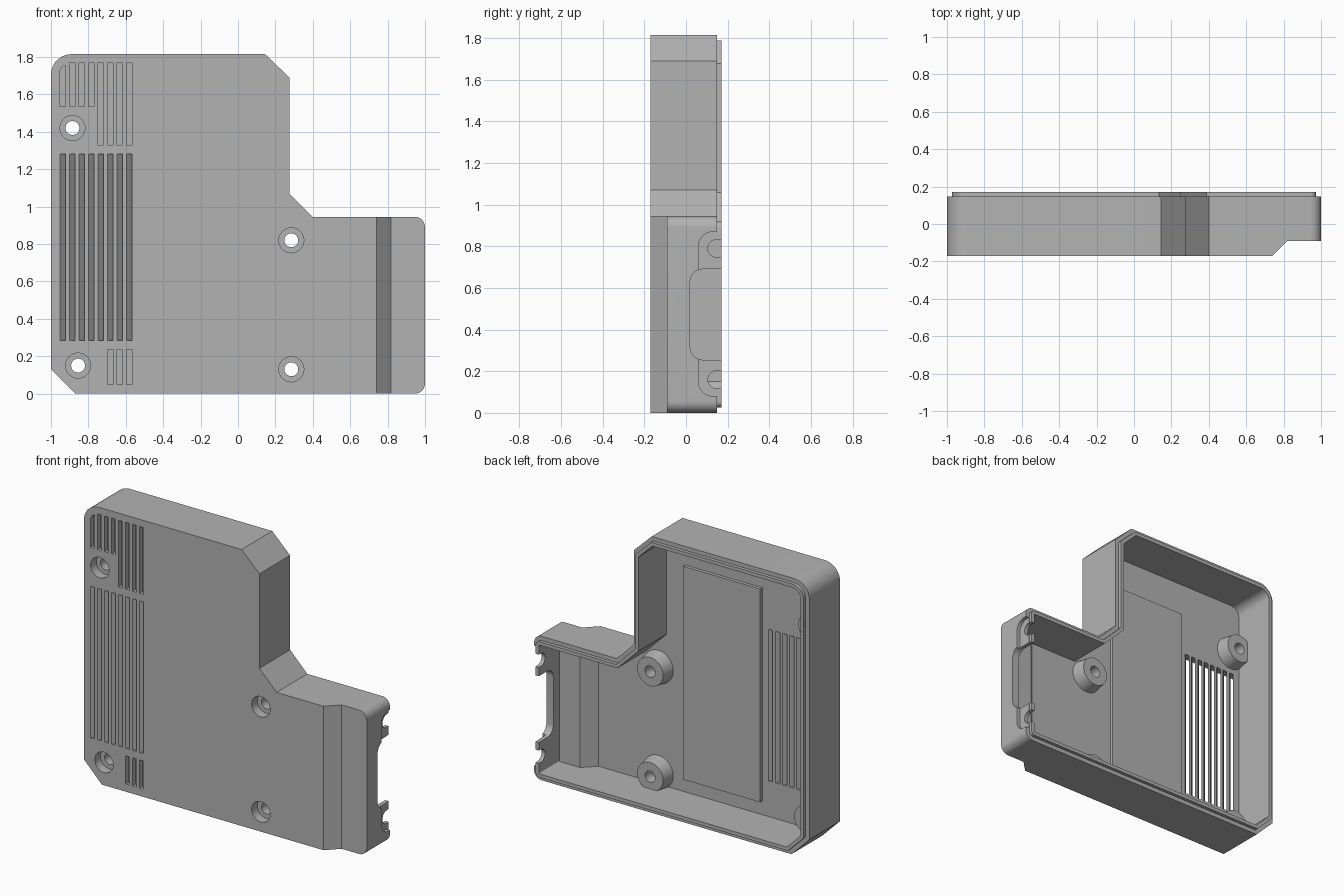
import bpy, bmesh, math
from mathutils import Matrix, Vector

cube = bpy.data.objects.get("Cube")
if cube:
    bpy.data.objects.remove(cube)

grey = bpy.data.materials.new("light_grey_plastic")
grey.use_nodes = True
grey.diffuse_color = (0.45, 0.45, 0.45, 1)
grey.node_tree.nodes["Principled BSDF"].inputs["Base Color"].default_value = (0.45, 0.45, 0.45, 1)

FRONT, RIM, LIP_TOP = -0.17, 0.148, 0.17
WALL, LIP_INSET = 0.05, 0.027
FLOOR = FRONT + WALL


def make(name, bm):
    bmesh.ops.recalc_face_normals(bm, faces=bm.faces)
    mesh = bpy.data.meshes.new(name)
    bm.to_mesh(mesh)
    bm.free()
    mesh.materials.append(grey)
    ob = bpy.data.objects.new(name, mesh)
    bpy.context.scene.collection.objects.link(ob)
    return ob


def prism(name, pts, axis, lo, hi):
    """Extrude a 2D outline along one axis."""
    place = {"x": lambda a, b, h: (h, a, b),
             "y": lambda a, b, h: (a, h, b),
             "z": lambda a, b, h: (a, b, h)}[axis]
    bm = bmesh.new()
    low = [bm.verts.new(place(a, b, lo)) for a, b in pts]
    high = [bm.verts.new(place(a, b, hi)) for a, b in pts]
    bm.faces.new(low)
    bm.faces.new(high)
    for i in range(len(pts)):
        j = (i + 1) % len(pts)
        bm.faces.new((low[i], low[j], high[j], high[i]))
    return make(name, bm)


def rect(a0, a1, b0, b1):
    return [(a0, b0), (a1, b0), (a1, b1), (a0, b1)]


def cone(name, x, z, r_front, r_back, y0, y1):
    bm = bmesh.new()
    turn = Matrix.Translation((x, (y0 + y1) / 2, z)) @ Matrix.Rotation(-math.pi / 2, 4, "X")
    bmesh.ops.create_cone(bm, cap_ends=True, segments=40, radius1=r_front,
                          radius2=r_back, depth=y1 - y0, matrix=turn)
    return make(name, bm)


def combine(target, tool, operation):
    """Apply a boolean and discard the tool."""
    mod = target.modifiers.new("combine", "BOOLEAN")
    mod.operation, mod.solver, mod.object = operation, "EXACT", tool
    graph = bpy.context.evaluated_depsgraph_get()
    result = bpy.data.meshes.new_from_object(target.evaluated_get(graph))
    target.modifiers.clear()
    target.data = result
    bpy.data.objects.remove(tool)


def cut(target, tool):
    combine(target, tool, "DIFFERENCE")


def arc(ca, cb, r, start, end, n=10):
    steps = [math.radians(start + (end - start) * i / n) for i in range(n + 1)]
    return [(ca + r * math.cos(t), cb + r * math.sin(t)) for t in steps]


def inset(pts, d):
    """Offset a counter-clockwise outline inward with mitred corners."""
    out = []
    for i, p in enumerate(pts):
        p, a, b = Vector(p), Vector(pts[i - 1]), Vector(pts[(i + 1) % len(pts)])
        e, f = (p - a).normalized(), (b - p).normalized()
        n, m = Vector((-e.y, e.x)), Vector((-f.y, f.x))
        q = p + (n + m) * d / (1 + n.dot(m))
        out.append((q.x, q.y))
    return out


# L-shaped outline with chamfered and rounded corners
outline = ([(-1, 0.13), (-0.87, 0)] + arc(0.945, 0.055, 0.055, -90, 0)
           + arc(0.945, 0.89, 0.055, 0, 90)
           + [(0.4, 0.945), (0.275, 1.07), (0.275, 1.69), (0.145, 1.815)]
           + arc(-0.89, 1.705, 0.11, 90, 180))


def step_tool(dx, dy):
    """Wedge that thins the connector end."""
    pts = [(0.74, -0.17), (0.818, -0.092), (1.2, -0.092), (1.2, -0.4), (0.51, -0.4)]
    return prism("step_tool", [(x + dx, y + dy) for x, y in pts], "z", -0.2, 2)


# Shell: outer block, raised lip, hollow interior
shell = prism("case_shell", outline, "y", FRONT, RIM)
cut(shell, step_tool(0, 0))
combine(shell, prism("lip", inset(outline, LIP_INSET), "y", 0, LIP_TOP), "UNION")
cavity = prism("cavity", inset(outline, WALL), "y", FLOOR, 0.3)
cut(cavity, step_tool(-0.02, WALL))
cut(shell, cavity)

# Screw bosses with countersunk through holes
screws = [(-0.885, 1.42), (-0.855, 0.15), (0.285, 0.82), (0.285, 0.13)]
for x, z in screws:
    combine(shell, cone("boss", x, z, 0.112, 0.094, FLOOR - 0.02, -0.035), "UNION")
for x, z in screws:
    cut(shell, cone("counterbore", x, z, 0.067, 0.067, -0.3, -0.11))
    cut(shell, cone("screw_hole", x, z, 0.037, 0.037, -0.2, 0.1))

# Vents: slanted through slots in the middle, blind grooves above and below
HALF = 0.015
for i in range(8):
    c = -0.938 + i * 0.051
    slant = [(c - HALF - 0.02, -0.19), (c + HALF - 0.02, -0.19),
             (c + HALF + 0.07, -0.1), (c - HALF + 0.07, -0.1)]
    cut(shell, prism("vent", slant, "z", 0.285, 1.28))
    groove = rect(c - HALF, c + HALF, 1.535 if i < 4 else 1.33, 1.768)
    if i == 0:
        groove[2:] = [(c + HALF, 1.755), (c, 1.75), (c - HALF, 1.725)]
    cut(shell, prism("groove", groove, "y", -0.2, FRONT + 0.03))
    if i > 4:
        cut(shell, prism("groove", rect(c - HALF, c + HALF, 0.05, 0.235),
                         "y", -0.2, FRONT + 0.03))


def notch(z0, z1, depth, r):
    """Round-bottomed notch open toward the rim."""
    return ([(0.3, z0)] + [(0.3, z1)] + arc(depth + r, z1 - r, r, 90, 180)
            + arc(depth + r, z0 + r, r, 180, 270))


# Connector opening: shallow outer recess, main cut-out, two screw notches
cut(shell, prism("recess", notch(0.08, 0.87, 0.06, 0.07), "x", 0.976, 1.2))
cut(shell, prism("opening", notch(0.255, 0.69, 0.02, 0.06), "x", 0.9, 1.2))
for z in (0.16, 0.79):
    cut(shell, prism("notch", notch(z - 0.042, z + 0.042, 0.105, 0.042), "x", 0.9, 1.2))

# Raised pad on the inside floor
pad = prism("inner_pad", rect(-0.47, 0.09, 0.14, 1.54), "y", FLOOR - 0.01, FLOOR + 0.022)

# Smooth rounded corners, keep edges crisp
bpy.ops.object.select_all(action="DESELECT")
shell.select_set(True)
bpy.context.view_layer.objects.active = shell
bpy.ops.object.shade_smooth_by_angle(angle=math.radians(30))
